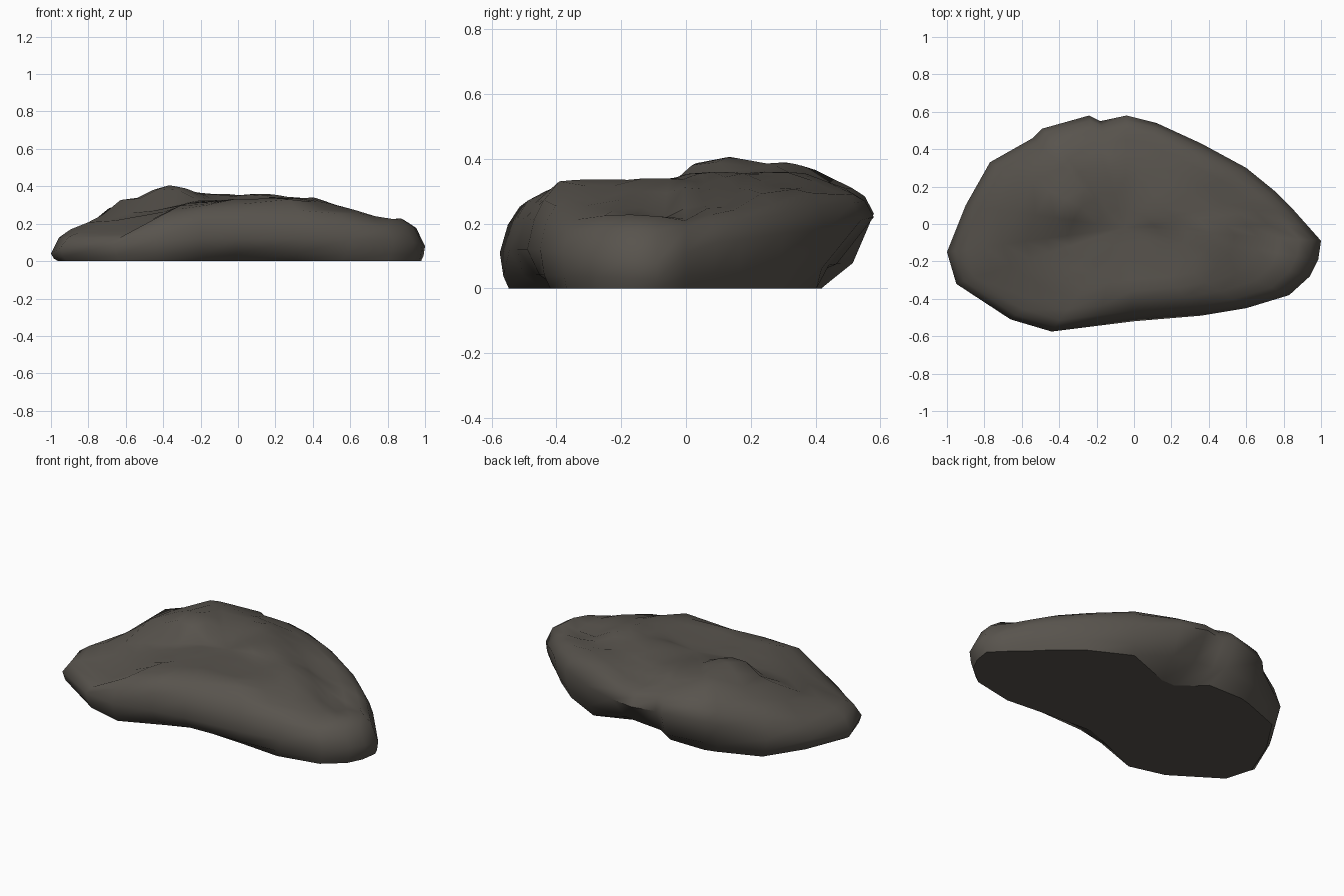
import bpy, bmesh
from mathutils import Vector

if "Cube" in bpy.data.objects:
    bpy.data.objects.remove(bpy.data.objects["Cube"])

# Widest outline of the boulder: x, y, height, and inward scale of its foot
OUTLINE = [
    (1.00, -.09, .08, .98), (.92, .00, .11, .97), (.84, .09, .14, .95), (.76, .17, .15, .95),
    (.60, .30, .17, .95), (.36, .43, .18, .94), (.12, .54, .21, .56),
    (-.04, .58, .22, .52), (-.18, .55, .22, .68), (-.24, .58, .23, .73),
    (-.49, .51, .22, .83), (-.54, .46, .19, .88), (-.77, .33, .12, .94),
    (-.90, .10, .07, .96), (-1.0, -.15, .04, .96), (-.95, -.32, .07, .96),
    (-.66, -.51, .09, .96), (-.44, -.575, .11, .95), (-.20, -.545, .12, .80),
    (0.00, -.52, .12, .72), (.36, -.49, .12, .80), (.60, -.45, .12, .93),
    (.83, -.38, .11, .97), (.94, -.28, .10, .98), (.985, -.19, .09, .98)]

# Height of the upper surface at its ridges, dents and shoulders: x, y, z
CREST = [
    (-.39, .09, .41), (-.40, .29, .39), (-.10, .30, .36), (-.27, .49, .315),
    (.03, .48, .295), (.12, .08, .36), (.35, .25, .305), (.60, .15, .25),
    (.40, -.10, .34), (.30, -.33, .34), (.00, -.34, .335), (-.25, -.36, .31),
    (-.55, -.30, .22), (-.45, -.09, .27), (-.15, -.08, .325), (-.58, .12, .335),
    (-.83, .00, .19), (-.85, -.25, .16), (.62, -.22, .275), (.74, -.08, .21),
    (.87, -.18, .24), (.05, -.46, .27), (.40, -.44, .26), (-.30, -.49, .27),
    (.75, -.33, .22), (-.60, .36, .29), (.07, -.12, .33), (-.60, -.46, .145),
    (-.72, -.14, .22)]


def crest_height(x, y):
    """Blend the nearby crest points by distance."""
    total = weight = 0
    for cx, cy, cz in CREST:
        w = 1 / (((x - cx) ** 2 + (y - cy) ** 2) + .003) ** 2
        total += w * cz
        weight += w
    return total / weight


stone = bpy.data.materials.new("dark brown grey stone")
stone.diffuse_color = (.098, .088, .075, 1)
stone.use_nodes = True
stone.node_tree.nodes["Principled BSDF"].inputs["Base Color"].default_value = stone.diffuse_color
center = Vector((-.05, -.02))
bm = bmesh.new()


def make_ring(place):
    return [bm.verts.new(place(*p)) for p in OUTLINE]


def foot(x, y, z, s):
    p = center + (Vector((x, y)) - center) * s
    return p.x, p.y, 0


def lower_flank(x, y, z, s):
    p = center + (Vector((x, y)) - center) * (s + (1 - s) * .6)
    return p.x, p.y, z * .34


def upper(scale, blend):
    def place(x, y, z, s):
        p = center + (Vector((x, y)) - center) * scale
        return p.x, p.y, z + (crest_height(p.x, p.y) - z) * blend
    return place


# Rings from the ground over the flanks to the crest
rings = [make_ring(foot), make_ring(lower_flank), make_ring(lambda x, y, z, s: (x, y, z))]
for scale, blend in ((.955, .62), (.89, .92), (.79, 1), (.68, 1), (.56, 1), (.44, 1),
                     (.32, 1), (.17, 1)):
    rings.append(make_ring(upper(scale, blend)))

n = len(OUTLINE)
for low, high in zip(rings, rings[1:]):
    for i in range(n):
        j = (i + 1) % n
        bm.faces.new((low[i], low[j], high[j], high[i]))

# Crest cap and flat underside
top = bm.verts.new((center.x, center.y, crest_height(*center)))
for i in range(n):
    bm.faces.new((rings[-1][i], rings[-1][(i + 1) % n], top))
underside = bm.faces.new(rings[0][::-1])
bmesh.ops.recalc_face_normals(bm, faces=bm.faces)
for edge in underside.edges:
    edge.smooth = False

mesh = bpy.data.meshes.new("boulder")
bm.to_mesh(mesh)
bm.free()
mesh.materials.append(stone)
boulder = bpy.data.objects.new("boulder", mesh)
bpy.context.collection.objects.link(boulder)
bpy.context.view_layer.objects.active = boulder
boulder.select_set(True)
bpy.ops.object.shade_smooth_by_angle(angle=1.0, keep_sharp_edges=True)
